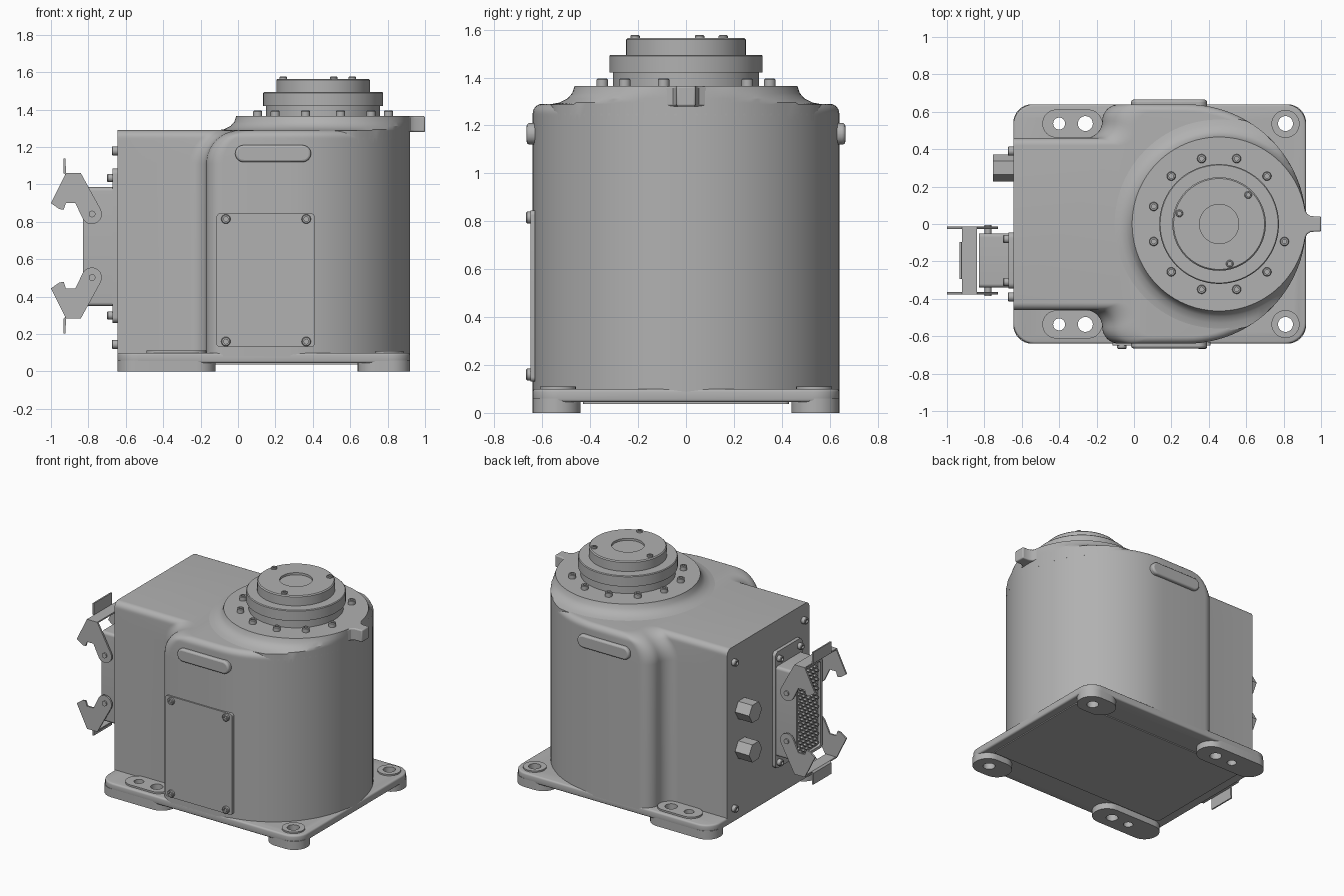
import bpy, bmesh
from math import sin, cos, pi, sqrt, radians
from mathutils import Vector, Matrix

if "Cube" in bpy.data.objects:
    bpy.data.objects.remove(bpy.data.objects["Cube"])

grey = bpy.data.materials.new("machine_grey")
grey.use_nodes = True
grey.diffuse_color = (0.44, 0.44, 0.44, 1)
grey.node_tree.nodes["Principled BSDF"].inputs["Base Color"].default_value = (0.44, 0.44, 0.44, 1)


def add_loft(bm, rings):
    """Skin equal-length rings and cap both ends."""
    loops = [[bm.verts.new(p) for p in ring] for ring in rings]
    n = len(loops[0])
    for a, b in zip(loops, loops[1:]):
        for i in range(n):
            j = (i + 1) % n
            bm.faces.new((a[i], a[j], b[j], b[i]))
    bm.faces.new(loops[0])
    bm.faces.new(loops[-1])


def finish(name, bm, bevel=0):
    bmesh.ops.recalc_face_normals(bm, faces=bm.faces)
    mesh = bpy.data.meshes.new(name)
    bm.to_mesh(mesh)
    bm.free()
    mesh.materials.append(grey)
    obj = bpy.data.objects.new(name, mesh)
    bpy.context.collection.objects.link(obj)
    if bevel:
        mod = obj.modifiers.new("soft_edge", "BEVEL")
        mod.width, mod.segments = bevel, 3
        mod.limit_method, mod.angle_limit = "ANGLE", radians(40)
    return obj


def loft(name, rings, bevel=0):
    bm = bmesh.new()
    add_loft(bm, rings)
    return finish(name, bm, bevel)


def prism(name, pts, axis, lo, hi, bevel=0):
    """Extrude a flat outline along an axis."""
    put = {"x": lambda u, v, w: (w, u, v),
           "y": lambda u, v, w: (u, w, v),
           "z": lambda u, v, w: (u, v, w)}[axis]
    return loft(name, [[put(u, v, w) for u, v in pts] for w in (lo, hi)], bevel)


def arc(cx, cy, r, a0, a1, n=8):
    angles = [radians(a0 + (a1 - a0) * i / n) for i in range(n + 1)]
    return [(cx + r * cos(a), cy + r * sin(a)) for a in angles]


def rrect(x0, x1, y0, y1, r):
    return (arc(x1 - r, y1 - r, r, 0, 90) + arc(x0 + r, y1 - r, r, 90, 180)
            + arc(x0 + r, y0 + r, r, 180, 270) + arc(x1 - r, y0 + r, r, 270, 360))


def lathe(name, profile, pos=(0, 0, 0), aim=(0, 0, 1), n=64):
    """Revolve (radius, height) pairs about a direction."""
    m = Matrix.Translation(pos) @ Vector(aim).to_track_quat("Z", "Y").to_matrix().to_4x4()
    return loft(name, [[m @ Vector((r * cos(2 * pi * i / n), r * sin(2 * pi * i / n), h))
                        for i in range(n)] for r, h in profile])


def bolt(name, pos, aim, r=0.022, h=0.03):
    """Socket head screw."""
    s = r * 0.5
    return lathe(name, [(r, -0.01), (r, h - 0.004), (r - 0.004, h), (s, h), (s, h - 0.012)], pos, aim, 16)


# Body: narrow rear widening into a round-nosed housing with a curved shoulder
ROUND_X, WIDE, NARROW, TOP = 0.28, 0.64, 0.46, 1.29


def body_ring(z):
    t = max(0, (z - 1.11) / 0.18)
    u = max(0, (z - 1.25) / 0.04)
    step = 0.01 - 0.18 * sqrt(max(0, 1 - t * t))
    d = 0.04 * (1 - sqrt(max(0, 1 - u * u)))
    w1, w2, f = NARROW - d, WIDE - d, 0.09
    half = [(-0.645, w1)] + arc(step - f, w1 + f, f, -90, 0)
    half += arc(step + f, w2 - f, f, 180, 90)[1:] + arc(ROUND_X, 0, w2, 90, 0, 24)
    return [(x, y, z) for x, y in half + [(x, -y) for x, y in half[-2::-1]]]


heights = [0.08] + [1.11 + 0.18 * sin(pi / 2 * i / 18) for i in range(19)]
loft("body", [body_ring(z) for z in heights])

# Collar under the rotating flange, trimmed to the round nose
AXIS = 0.455
collar = lathe("collar", [(0.57, 1.22), (0.57, 1.288), (0.53, 1.295), (0.495, 1.312),
                          (0.475, 1.335), (0.465, 1.365)], (AXIS, 0, 0), n=96)
for v in collar.data.vertices:
    off = Vector((v.co.x - ROUND_X, v.co.y))
    if v.co.x > ROUND_X and off.length > WIDE:
        off *= WIDE / off.length
        v.co.x, v.co.y = ROUND_X + off.x, off.y

# Rotating flange
lathe("flange", [(0.305, 1.35), (0.305, 1.42), (0.32, 1.42), (0.32, 1.49), (0.315, 1.495),
                 (0.25, 1.495), (0.25, 1.558), (0.243, 1.565), (0.105, 1.565), (0.105, 1.55)],
      (AXIS, 0, 0), n=96)
for k in range(1, 12):
    a = radians(15 + 30 * k)
    bolt("collar_bolt", (AXIS + 0.362 * cos(a), 0.362 * sin(a), 1.365), (0, 0, 1), 0.024)
for a in (45, 165, 285):
    a = radians(a)
    bolt("flange_bolt", (AXIS + 0.22 * cos(a), 0.22 * sin(a), 1.563), (0, 0, 1), 0.02, 0.014)

# Nose lug
lug = [(0.86, 0.1), (0.91, 0.09), (0.925, 0.055), (0.945, 0.042), (1.0, 0.04)]
prism("nose_lug", lug + [(x, -y) for x, y in lug[::-1]], "z", 1.28, 1.365, 0.008)

# Base plate, feet, bosses, with through holes
base = [prism("base_plate", rrect(-0.645, 0.92, -WIDE, WIDE, 0.11), "z", 0.045, 0.1, 0.012)]
for s in (-1, 1):
    y0, y1 = sorted((s * 0.44, s * WIDE))
    base.append(prism("rear_foot", rrect(-0.645, -0.12, y0, y1, 0.099), "z", 0, 0.06))
    base.append(prism("front_foot", rrect(0.64, 0.92, y0, y1, 0.099), "z", 0, 0.06))
    base.append(prism("rear_boss", rrect(-0.49, -0.17, s * 0.537 - 0.075, s * 0.537 + 0.075, 0.0745),
                      "z", 0.09, 0.112))
    base.append(lathe("front_boss", [(0.075, 0.09), (0.075, 0.11)], (0.81, s * 0.535, 0), n=32))

bm = bmesh.new()
for s in (-1, 1):
    for x, r in ((-0.4, 0.032), (-0.26, 0.04), (0.81, 0.04)):
        add_loft(bm, [[(px, py, z) for px, py in arc(x, s * 0.537, r, 0, 345, 23)] for z in (-0.1, 0.3)])
cutter = finish("hole_cutter", bm)
cutter.hide_render = True
for obj in base:
    mod = obj.modifiers.new("holes", "BOOLEAN")
    mod.operation, mod.object, mod.solver = "DIFFERENCE", cutter, "EXACT"
deps = bpy.context.evaluated_depsgraph_get()
cut = [bpy.data.meshes.new_from_object(o.evaluated_get(deps)) for o in base]
for obj, mesh in zip(base, cut):
    obj.modifiers.clear()
    obj.data = mesh
bpy.data.objects.remove(cutter)
prism("bottom_cover", rrect(-0.57, 0.86, -0.43, 0.43, 0.02), "z", 0.038, 0.05)

# Side grips on both flanks, access panel on the front
for s in (-1, 1):
    prism("side_grip", rrect(-0.015, 0.39, 1.12, 1.21, 0.044), "y", s * 0.62, s * 0.665, 0.012)
prism("access_panel", rrect(-0.115, 0.41, 0.13, 0.845, 0.02), "y", -0.63, -0.65)
for x in (-0.065, 0.365):
    for z in (0.16, 0.815):
        bolt("panel_bolt", (x, -0.645, z), (0, -1, 0), 0.025, 0.022)

# Rear face: cover screws and hexagonal cable glands
for y in (-0.39, 0.39):
    for z in (0.145, 1.18):
        bolt("rear_bolt", (-0.645, y, z), (-1, 0, 0), 0.024)
for z in (0.54, 0.82):
    prism("cable_gland", arc(0.3, z, 0.072, 0, 300, 5), "x", -0.755, -0.63)

# Rear connector: flange, hollow housing and pins
CY = -0.195
prism("connector_flange", rrect(CY - 0.15, CY + 0.15, 0.26, 1.085, 0.03), "x", -0.67, -0.63)
for y in (CY - 0.115, CY + 0.115):
    for z in (0.3, 1.035):
        bolt("connector_bolt", (-0.67, y, z), (-1, 0, 0), 0.022)


def housing_ring(x, d):
    return [(x, y, z) for y, z in rrect(CY - 0.145 + d, CY + 0.145 - d, 0.35 + d, 0.985 - d, 0.02)]


loft("connector_housing", [housing_ring(-0.66, 0), housing_ring(-0.83, 0),
                           housing_ring(-0.83, 0.018), housing_ring(-0.81, 0.018)])
bm = bmesh.new()
for row in range(18):
    for col in range(6):
        y = CY - 0.1 + 0.036 * col + 0.018 * (row % 2)
        z = 0.395 + 0.032 * row
        add_loft(bm, [[(x, py, pz) for py, pz in arc(y, z, 0.011, 0, 300, 5)] for x in (-0.8, -0.828)])
finish("connector_pins", bm)

# Locking levers, mirrored above and below the connector's middle
MID = 0.672
claw = [(-1.0, 0.9), (-0.92, 1.06), (-0.84, 1.06)] + arc(-0.782, 0.842, 0.054, 30, -160, 12)
claw += [(-0.87, 0.9), (-0.92, 0.9), (-0.932, 0.865), (-0.955, 0.868)]
for s in (-1, 1):
    def flip(pts):
        return [(x, MID + s * (z - MID)) for x, z in pts]
    for y in (CY - 0.175, CY + 0.175):
        prism("lever_side", flip(claw), "y", y - 0.006, y + 0.006)
    lathe("lever_pivot", [(0.018, -0.19), (0.018, 0.19)], (-0.78, CY, MID + s * 0.17), (0, 1, 0), 16)
    prism("lever_bridge", flip([(-0.92, 1.06), (-0.84, 1.06), (-0.84, 1.05), (-0.92, 1.05)]),
          "y", CY - 0.175, CY + 0.175)
    prism("lever_tab", flip([(-0.92, 1.06), (-0.92, 1.05), (-0.932, 1.06), (-0.932, 1.14), (-0.922, 1.14)]),
          "y", CY - 0.1, CY + 0.1)

# Smooth shading with crisp edges
bpy.ops.object.select_all(action="DESELECT")
for obj in bpy.context.collection.objects:
    if obj.type == "MESH" and obj.data.materials and obj.data.materials[0] == grey:
        obj.select_set(True)
        bpy.context.view_layer.objects.active = obj
bpy.ops.object.shade_smooth_by_angle(angle=radians(32))
